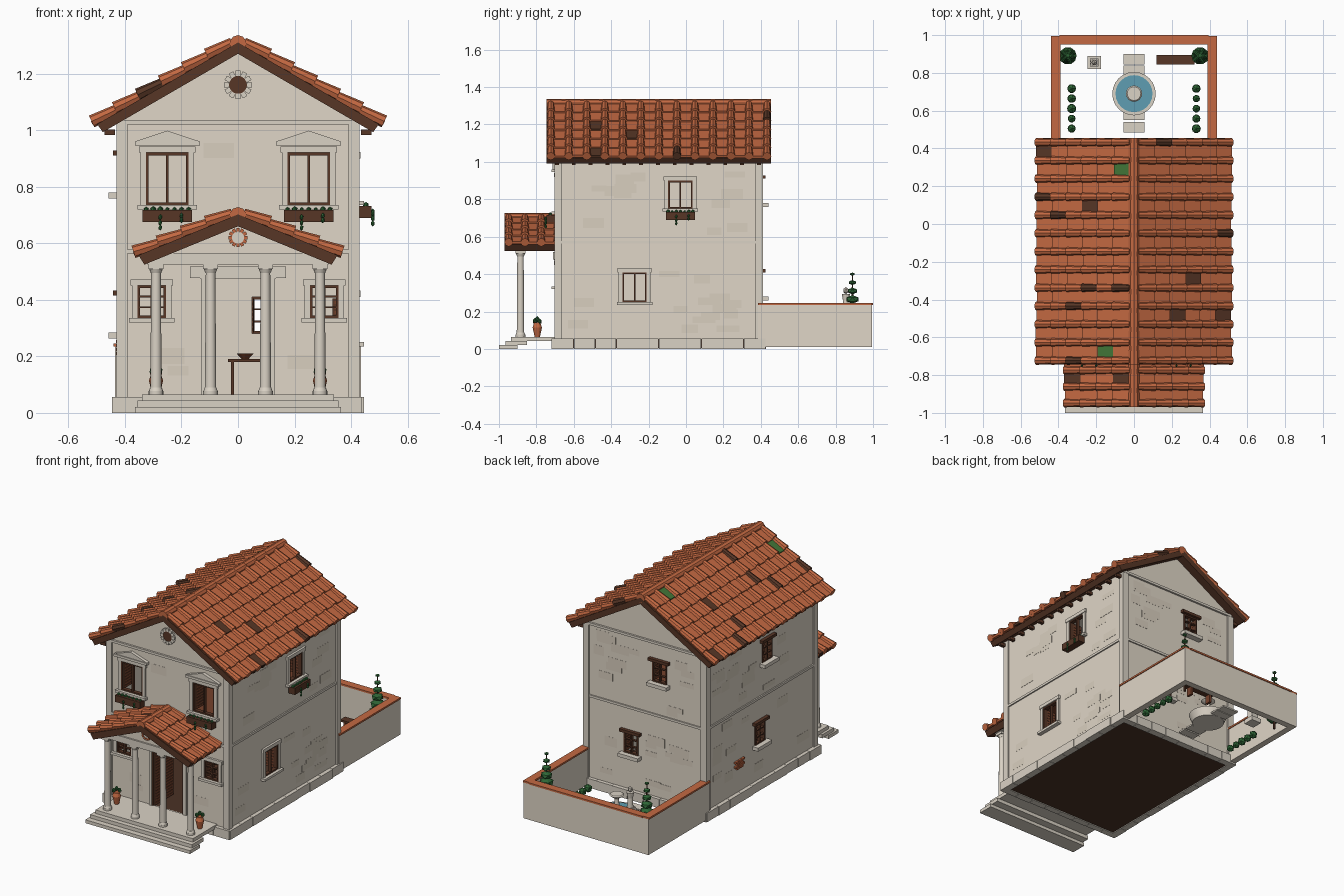
import bpy, bmesh, math, random
from mathutils import Matrix, Vector

random.seed(4)
cube = bpy.data.objects.get("Cube")
if cube:
    bpy.data.objects.remove(cube, do_unlink=True)

COLOURS = dict(plaster="E0D6C7", worn_plaster="D9CFBF", pale_stone="DAD2C5", terracotta="C46942",
               dark_wood="573626", red_wood="75412B", leaf="2E6636", moss="427638",
               water="5E9EB2", dark_floor="4A3225")
MATS = {}
for key, code in COLOURS.items():
    rgb = [((int(code[i:i + 2], 16) / 255 + .055) / 1.055) ** 2.4 for i in (0, 2, 4)]
    m = bpy.data.materials.new(key)
    m.use_nodes = True
    m.diffuse_color = (*rgb, 1)
    bsdf = m.node_tree.nodes["Principled BSDF"]
    bsdf.inputs["Base Color"].default_value = (*rgb, 1)
    bsdf.inputs["Roughness"].default_value = .9
    MATS[key] = m
T, R = Matrix.Translation, Matrix.Rotation


class Part:
    """Collects simple solids into one named object."""
    def __init__(self, name, M=Matrix()):
        self.name, self.M, self.bm, self.used = name, M, bmesh.new(), []

    def paint(self, verts, mat):
        if mat not in self.used:
            self.used.append(mat)
        for f in {f for v in verts for f in v.link_faces}:
            f.material_index = self.used.index(mat)

    def box(self, x0, x1, y0, y1, z0, z1, mat, M=Matrix()):
        c = T(((x0 + x1) / 2, (y0 + y1) / 2, (z0 + z1) / 2))
        S = Matrix.Diagonal((abs(x1 - x0), abs(y1 - y0), abs(z1 - z0), 1))
        self.paint(bmesh.ops.create_cube(self.bm, size=1, matrix=self.M @ M @ c @ S)["verts"], mat)

    def cone(self, x, y, z, h, r1, r2, mat, n=12, M=Matrix()):
        g = bmesh.ops.create_cone(self.bm, cap_ends=True, segments=n, radius1=r1, radius2=r2, depth=h,
                                  matrix=self.M @ M @ T((x, y, z + h / 2)))
        self.paint(g["verts"], mat)

    def blob(self, x, y, z, r, mat, tall=1):
        g = bmesh.ops.create_icosphere(self.bm, subdivisions=1, radius=r,
                                       matrix=self.M @ T((x, y, z)) @ Matrix.Diagonal((1, 1, tall, 1)))
        self.paint(g["verts"], mat)

    def prism(self, pts, y0, y1, mat):
        a, b = ([self.bm.verts.new(self.M @ Vector((x, y, z))) for x, z in pts] for y in (y0, y1))
        self.bm.faces.new(a)
        self.bm.faces.new(b[::-1])
        for i in range(len(a)):
            self.bm.faces.new((a[i - 1], a[i], b[i], b[i - 1]))
        self.paint(a + b, mat)

    def done(self, smooth=False):
        bmesh.ops.recalc_face_normals(self.bm, faces=self.bm.faces[:])
        me = bpy.data.meshes.new(self.name)
        self.bm.to_mesh(me)
        self.bm.free()
        for k in self.used:
            me.materials.append(MATS[k])
        if smooth:
            me.shade_smooth()
            me.set_sharp_from_angle(angle=math.radians(40))
        ob = bpy.data.objects.new(self.name, me)
        bpy.context.scene.collection.objects.link(ob)
        return ob


# Wall frames: local x runs along the wall, local -y points outwards
WX, Y0, Y1 = .42, -.693, .402
WALLS = dict(front=T((0, Y0, 0)), left=T((WX, 0, 0)) @ R(math.pi / 2, 4, "Z"),
             back=T((0, Y1, 0)) @ R(math.pi, 4, "Z"), right=T((-WX, 0, 0)) @ R(-math.pi / 2, 4, "Z"))
# wall, centre along wall, bottom, top, width, style
OPENINGS = [("front", 0, .055, .475, .22, "door"),
            ("front", -.25, .735, .92, .15, "grand"), ("front", .25, .735, .92, .15, "grand"),
            ("front", -.305, .335, .45, .10, "small"), ("front", .305, .335, .45, .10, "small"),
            ("left", -.03, .75, .90, .13, "planter"), ("left", -.275, .25, .41, .13, "plain"),
            ("back", -.10, .28, .41, .10, "rustic"), ("back", .10, .78, .91, .10, "rustic"),
            ("right", .205, .78, .91, .10, "rustic"), ("right", .135, .285, .415, .10, "rustic")]

# Hollow house shell with openings
shell = Part("house_walls")
shell.prism([(-WX, .05), (WX, .05), (WX, 1.035), (0, 1.28), (-WX, 1.035)], Y0, Y1, "plaster")
walls = shell.done()
room, holes = Part("room_cutter"), Part("opening_cutter")
room.box(-.39, .39, Y0 + .03, Y1 - .03, -.1, 1, "plaster")
for wall, u, z0, z1, w, style in OPENINGS:
    holes.box(u - w / 2, u + w / 2, -.1, .1, z0, z1, "plaster", WALLS[wall])
for cutter in (room.done(), holes.done()):
    cutter.hide_render = True
    mod = walls.modifiers.new("cut", "BOOLEAN")
    mod.operation, mod.solver, mod.object = "DIFFERENCE", "EXACT", cutter
    bpy.context.view_layer.objects.active = walls
    bpy.ops.object.modifier_apply(modifier=mod.name)
    bpy.data.objects.remove(cutter, do_unlink=True)

p = Part("ground_floor")
p.box(-.40, .40, Y0 + .02, Y1 - .02, .005, .055, "dark_floor")
p.done()
p = Part("upper_floor")
p.box(-.395, .395, Y0 + .02, Y1 - .02, .55, .57, "red_wood")
p.done()

# Plinth blocks, corner pilasters, string course, worn plaster patches
plinth, trim, patches = Part("plinth_blocks"), Part("wall_trim"), Part("plaster_patches")
for wall, M in WALLS.items():
    ends = (-WX, WX) if wall in ("front", "back") else (Y0, Y1) if wall == "left" else (-Y1, -Y0)
    a, b = ends
    n = round((b - a) / .11)
    step = (b - a + .04) / n
    for i in range(n):
        x = a - .02 + i * step
        plinth.box(x + .001, x + step - .001, -random.uniform(.02, .026), .02, 0, .056, "pale_stone", M)
    for x in (a - .01, b - .03):
        trim.box(x, x + .04, -.01, .01, .056, 1.02, "pale_stone", M)
    trim.box(a + .03, b - .03, -.008, .01, .563, .578, "pale_stone", M)
    busy = [o for o in OPENINGS if o[0] == wall]
    for i in range(36):
        x, z = random.uniform(a + .04, b - .17), random.uniform(.08, .95)
        w, h = random.uniform(.07, .13), random.uniform(.03, .06)
        clear = all(abs(x + w / 2 - o[1]) > (w + o[4]) / 2 + .045 or z > o[3] + .07 or z + h < o[2] - .08
                    for o in busy)
        if clear and not .5 < z < .585:
            # Slightly different depths keep overlapping patches apart
            patches.box(x, x + w, -.0006 - i * .00002, .001, z, z + h, "worn_plaster", M)
for y, s in ((Y0, -1), (Y1, 1)):
    trim.box(-.43, .43, y, y + s * .012, 1.02, 1.035, "pale_stone")
for q in (plinth, trim, patches):
    q.done()

p = Part("exposed_bricks", WALLS["right"])
for row in range(4):
    for k in range(2 + row % 2):
        x = -.105 + k * .032 - row % 2 * .016
        p.box(x, x + .028, -.012, 0, .205 + row * .014, .216 + row * .014, "terracotta")
p.done()


def shutter(p, x, length, z0, z1):
    """Slatted leaf swung into the room."""
    p.box(x - .002, x + .002, .012, length, z0, z1, "dark_wood")
    for k in range(int((z1 - z0) / .018)):
        p.box(x - .004, x + .004, .016, length - .006, z0 + .005 + k * .018, z0 + .016 + k * .018, "red_wood")


def flower_box(p, u, w, z):
    p.box(u - w / 2, u + w / 2, -.052, -.006, z - .042, z, "dark_wood")
    for k in range(7):
        x = u - w / 2 + (k + .5) * w / 7
        p.blob(x, -.032, z + .002, random.uniform(.007, .012), "leaf")
        for d in {2: (.025, .045, .062), 5: (.02, .036)}.get(k, ()):
            p.blob(x, -.057, z - d, .007, "leaf", 1.5)


# Windows and door
for i, (wall, u, z0, z1, w, style) in enumerate(OPENINGS):
    p = Part(f"{wall}_{style}_{'fittings' if style == 'door' else 'window'}_{i}", WALLS[wall])
    a, b, f = u - w / 2, u + w / 2, .009
    for x in (a, b - f):
        p.box(x, x + f, -.006, .02, z0, z1, "dark_wood")
    if style != "door":
        p.box(a, b, -.006, .02, z1 - f, z1, "dark_wood")
        p.box(a, b, -.006, .02, z0, z0 + f, "dark_wood")
        p.box(u - .004, u + .004, -.004, .016, z0, z1, "dark_wood")
    if style in ("small", "rustic"):
        for k in (1, 2):
            z = z0 + (z1 - z0) * k / 3
            p.box(a, b, -.003, .014, z - .003, z + .003, "dark_wood")
    for x in (a + .005, b - .005):
        shutter(p, x, .2 if style == "door" else w / 2 + .02, z0 + .004, z1 - .006)
    if style == "rustic":
        p.box(a - .02, b + .02, -.022, .01, z1, z1 + .018, "dark_wood")
        p.box(a - .02, b + .02, -.038, .01, z0 - .022, z0, "pale_stone")
    else:
        for x in (a - .02, b):
            p.box(x, x + .02, -.01, .01, z0, z1 + .02, "pale_stone")
        p.box(a - .025, b + .025, -.014, .01, z1, z1 + .022, "pale_stone")
        if style != "door":
            p.box(a - .03, b + .03, -.026, .01, z0 - .015, z0, "pale_stone")
    if style == "door":
        p.box(a - .06, b + .06, -.018, .01, z1 + .002, z1 + .042, "pale_stone")
    if style == "grand":
        p.box(a - .04, b + .04, -.025, .01, z1 + .025, z1 + .04, "pale_stone")
        p.prism([(a - .04, z1 + .04), (b + .04, z1 + .04), (u, z1 + .078)], -.02, .005, "pale_stone")
    if style in ("grand", "planter"):
        flower_box(p, u, w + .025, z0 - .018)
    p.done()


def rosette(name, y, z, r, rim, centre):
    """Ring of wedge stones around a disc on a gable."""
    p = Part(name)
    face = T((0, y, z)) @ R(math.pi / 2, 4, "X")
    p.cone(0, 0, -.005, .01, r * .64, r * .64, centre, 16, face)
    for k in range(12):
        p.box(r * .62, r, -r * .175, r * .175, -.005, .009, rim, face @ R(k * math.pi / 6, 4, "Z"))
    p.done()


rosette("gable_vent", Y0 - .003, 1.16, .05, "pale_stone", "dark_wood")


def tiled_roof(name, half, apex, slope, y0, y1, thick, rows, rolls, worn, mossy):
    """Whole columns in the worn and mossy sets are rolls, half columns the pans between."""
    ang = math.atan(slope)
    deck = Part(name + "_deck")
    for s in (-1, 1):
        deck.prism([(0, apex), (s * half, apex - slope * half),
                    (s * (half - thick * .5), apex - thick - slope * (half - thick * .5)), (0, apex - thick)],
                   y0, y1, "dark_wood")
    deck.done()
    tiles = Part(name + "_tiles")
    start = .018
    length = ((half + .006) / math.cos(ang) - start) / rows
    pitch = (y1 - y0 - .044) / (rolls - 1)

    def colour(spot):
        return "moss" if spot in mossy else "dark_wood" if spot in worn else "terracotta"

    for s in (-1, 1):
        d, n = Vector((s * math.cos(ang), 0, -math.sin(ang))), Vector((s * math.sin(ang), 0, math.cos(ang)))
        slant = Matrix((d, (0, 1, 0), n)).transposed().to_4x4()
        for i in range(rows):
            for j in range(rolls):
                y = y0 + .022 + j * pitch
                seat = T((0, y, apex)) @ slant @ T((start + i * length, 0, .005)) @ R(-.08, 4, "Y")
                roll = seat @ T((0, 0, .005)) @ R(math.pi / 2, 4, "Y")
                tiles.cone(0, 0, 0, length + .006, .018, .023, colour((s, i, j)), 8, roll)
                if j < rolls - 1:
                    lift = random.uniform(-.002, .002)
                    tiles.box(0, length + random.uniform(0, .008), .004, pitch - .004,
                              -.006 + lift, .007 + lift, colour((s, i, j + .5)), seat)
    # Ridge caps
    n = max(3, rolls - 1)
    for k in range(n):
        at = T((0, y0 + (y1 - y0) * k / n, apex - .004)) @ R(-math.pi / 2, 4, "X")
        tiles.cone(0, 0, 0, (y1 - y0) / n, .03, .029, "terracotta", 10, at)
    tiles.done()


tiled_roof("main_roof", .498, 1.31, .58, -.745, .455, .04, 6, 13,
           {(-1, 5, 11.5), (1, 1, 12), (-1, 2, 8.5), (-1, 5, 9), (-1, 4, 8), (1, 5, 7), (1, 3, 4.5), (-1, 2, 4),
            (-1, 0, 4), (-1, 3, 3), (1, 2, 2.5), (1, 5, 2.5), (-1, 3, 0)}, {(-1, 0, 10.5), (-1, 1, .5)})
tiled_roof("porch_roof", .352, .702, .41, -.97, -.665, .042, 4, 4, {(-1, 3, 1.5), (-1, 0, 1.5)}, set())
p = Part("rafter_tails")
for k in range(13):
    for s in (-1, 1):
        p.box(s * .435, s * .472, -.70 + k * .09, -.68 + k * .09, .983, 1.003, "dark_wood")
p.done()

# Porch steps, beams, pediment and columns
p = Part("porch_steps")
for k, (x, y, back) in enumerate(((.365, -1, -.9), (.355, -.965, -.85), (.34, -.935, Y0))):
    p.box(-x, x, y, back, k * .022 - (.002 if k else 0), k * .022 + .021, "pale_stone")
p.done()
p = Part("porch_pediment")
p.box(-.32, .32, -.915, -.855, .525, .565, "pale_stone")
for s in (-1, 1):
    p.box(s * .265, s * .315, -.86, Y0, .525, .555, "pale_stone")
p.prism([(-.31, .56), (.31, .56), (0, .67)], -.905, -.865, "plaster")
p.done()
rosette("pediment_rosette", -.906, .62, .034, "terracotta", "pale_stone")
for i, x in enumerate((-.29, -.097, .097, .29)):
    p = Part(f"porch_column_{i}")
    for z, h, r1, r2 in ((.065, .012, .026, .026), (.077, .012, .025, .021), (.089, .405, .02, .017),
                         (.494, .015, .018, .024)):
        p.cone(x, -.885, z, h, r1, r2, "pale_stone", 16)
    p.box(x - .026, x + .026, -.911, -.859, .509, .526, "pale_stone")
    p.done(True)
for s in (-1, 1):
    p = Part("left_pot" if s > 0 else "right_pot")
    for z, h, r1, r2 in ((.065, .05, .014, .025), (.115, .02, .025, .018), (.135, .006, .022, .022)):
        p.cone(s * .29, -.795, z, h, r1, r2, "terracotta")
    for dx, z in ((0, .16), (.012, .148), (-.012, .15)):
        p.blob(s * .29 + dx, -.795 + dx, z, .012, "leaf", 1.3)
    p.done()

# Table and bowl in the hall
p = Part("hall_table")
p.box(-.035, .135, -.3, -.2, .18, .19, "dark_wood")
for x in (-.025, .115):
    for y in (-.295, -.215):
        p.box(x, x + .01, y, y + .01, .055, .18, "dark_wood")
p.cone(.025, -.25, .19, .02, .012, .03, "red_wood")
p.done()

# Garden walls with tiled coping
p = Part("garden_walls")
for grow, z0, z1, mat in ((0, .01, .235, "plaster"), (.005, .235, .246, "terracotta")):
    for s in (-1, 1):
        p.box(s * (.395 - grow), s * (.435 + grow), .385, .995, z0, z1, mat)
    p.box(-.395, .395, .955 - grow, .995 + grow, z0, z1, mat)
p.done()

# Fountain, stepping stones, bench and statue
p = Part("fountain")
for z, h, r1, r2, mat in ((.012, .05, .095, .115, "pale_stone"), (.062, .004, .098, .098, "water"),
                          (.062, .075, .018, .012, "pale_stone"), (.137, .022, .015, .043, "pale_stone"),
                          (.159, .006, .043, .036, "pale_stone")):
    p.cone(0, .69, z, h, r1, r2, mat, 24)
p.done(True)
p = Part("stepping_stones")
for y in (.485, .55, .785, .845):
    p.box(-.056, .056, y, y + .055, .012, .022, "pale_stone")
p.done()
p = Part("garden_bench")
p.box(.12, .32, .845, .895, .065, .077, "dark_wood")
for x in (.14, .285):
    p.box(x, x + .015, .85, .89, .012, .065, "red_wood")
p.done()
p = Part("garden_statue", T((-.21, .855, 0)))
p.box(-.035, .035, -.035, .035, .012, .04, "pale_stone")
p.box(-.022, .022, -.022, .022, .04, .2, "pale_stone")
p.cone(0, 0, .2, .06, .018, .014, "pale_stone")
p.cone(0, 0, .26, .035, .016, .022, "pale_stone")
p.blob(0, 0, .312, .016, "pale_stone", 1.2)
p.done()

# Tiered cypresses and shrub rows
for s in (-1, 1):
    p = Part("left_cypress" if s > 0 else "right_cypress")
    p.cone(s * .35, .89, .012, .38, .008, .003, "dark_wood", 6)
    for k in range(8):
        z = .4 - k * .045
        p.blob(s * .35, .89, z, min(.052, .014 + (.4 - z) * .17), "leaf", .62)
    p.done()
    p = Part("left_shrubs" if s > 0 else "right_shrubs")
    for k in range(5):
        p.blob(s * .33, .505 + k * .053, .04, random.uniform(.021, .028), "leaf")
    p.done()
